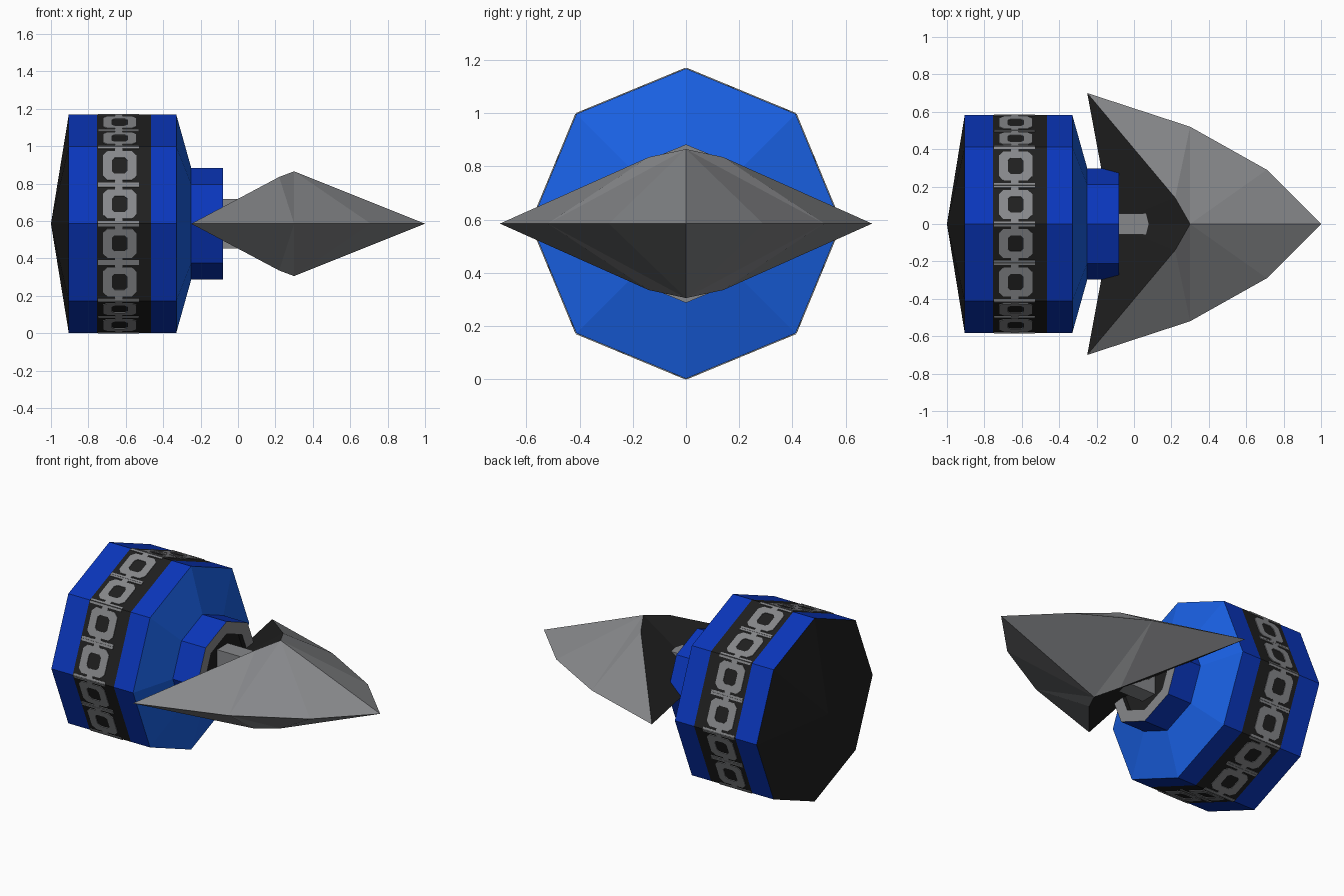
import bpy, bmesh, math
from mathutils import Matrix, Vector

if "Cube" in bpy.data.objects:
    bpy.data.objects.remove(bpy.data.objects["Cube"])

AXIS_Z = 0.585
SIDES = 8

def material(name, rgb):
    m = bpy.data.materials.new(name)
    m.diffuse_color = (*rgb, 1)
    m.use_nodes = True
    m.node_tree.nodes["Principled BSDF"].inputs["Base Color"].default_value = m.diffuse_color
    return m

BLUE = material("deep blue", (0.003, 0.037, 0.5))
LIGHT_BLUE = material("mid blue", (0.01, 0.12, 0.78))
BLACK = material("black", (0.014, 0.014, 0.014))
GREY = material("steel grey", (0.24, 0.245, 0.255))

def finish(name, bm, mats):
    bmesh.ops.recalc_face_normals(bm, faces=bm.faces)
    me = bpy.data.meshes.new(name)
    bm.to_mesh(me)
    bm.free()
    for m in mats:
        me.materials.append(m)
    ob = bpy.data.objects.new(name, me)
    bpy.context.collection.objects.link(ob)
    return ob

def lathe(name, profile, mats):
    """Octagonal turning around x: profile rows are (x, radius, material of the next strip)."""
    bm = bmesh.new()
    rings = []
    for x, r, _ in profile:
        if r == 0:
            rings.append([bm.verts.new((x, 0, AXIS_Z))] * SIDES)
        else:
            rings.append([bm.verts.new((x, r * math.cos(a), AXIS_Z + r * math.sin(a)))
                          for a in (2 * math.pi * i / SIDES for i in range(SIDES))])
    for k in range(len(rings) - 1):
        for i in range(SIDES):
            j = (i + 1) % SIDES
            quad = [rings[k][i], rings[k][j], rings[k + 1][j], rings[k + 1][i]]
            f = bm.faces.new(list(dict.fromkeys(quad)))
            f.material_index = profile[k][2]
    return finish(name, bm, mats)

# Pommel body with black back cone, centre band, hollow neck
R = 0.583
lathe("octagonal_body", [
    (-1.0, 0, 2), (-0.905, R, 0), (-0.755, R, 2), (-0.465, R, 0), (-0.33, R, 1),
    (-0.25, 0.298, 0), (-0.08, 0.298, 3), (-0.08, 0.22, 2), (-0.11, 0.22, 2), (-0.11, 0, 2),
], [BLUE, LIGHT_BLUE, BLACK, GREY])

def ring_prism(bm, outer, inner, place, depth):
    """Closed flat ring between two matching outlines; place maps (u, v, w) to space."""
    n = len(outer)
    loops = [[bm.verts.new(place(u, v, w)) for u, v in pts]
             for pts, w in ((outer, 0), (inner, 0), (inner, depth), (outer, depth))]
    for k in range(4):
        a, b = loops[k], loops[(k + 1) % 4]
        for i in range(n):
            j = (i + 1) % n
            bm.faces.new((a[i], a[j], b[j], b[i]))

def bevel_rect(u, v, c):
    return [(u, v - c), (u - c, v), (c - u, v), (-u, v - c),
            (-u, c - v), (c - u, -v), (u - c, -v), (u, c - v)]

# Painted chain on the band: thin plates, two links per octagon side
bm = bmesh.new()
apothem = R * math.cos(math.pi / SIDES)
half = R * math.sin(math.pi / SIDES)
for s in range(SIDES):
    a = 2 * math.pi * (s + 0.5) / SIDES
    out = Vector((0, math.cos(a), math.sin(a)))
    tan = Vector((0, -math.sin(a), math.cos(a)))

    def on_side(x, t):
        def place(u, v, w):
            return Vector((x + u, 0, AXIS_Z)) + tan * (t + v) + out * (apothem - 0.002 + w)
        return place

    def plate(x, t, w, h):
        p = on_side(x, t)
        m = Matrix((Vector((w, 0, 0)), tan * h, out * 0.006)).transposed().to_4x4()
        m.translation = p(0, 0, 0.003)
        bmesh.ops.create_cube(bm, size=1, matrix=m)

    for t in (-half / 2, half / 2):
        ring_prism(bm, bevel_rect(0.09, 0.084, 0.025), bevel_rect(0.042, 0.046, 0.015),
                   on_side(-0.633, t), 0.006)
        # Connecting links seen edge-on
        for d in (-1, 1):
            plate(-0.638, t + d * 0.091, 0.04, 0.014)
            plate(-0.638, t + d * 0.1045, 0.22, 0.013)
finish("band_chain_pattern", bm, [GREY])

# Chain link joining the neck and the blade
bm = bmesh.new()
ring_prism(bm, bevel_rect(0.15, 0.132, 0.04), bevel_rect(0.05, 0.055, 0.02),
           lambda u, v, w: (-0.03 + u, w - 0.055, AXIS_Z + v), 0.11)
finish("chain_link", bm, [GREY])

# Spear blade: one quarter, mirrored across y and about the axis height
bm = bmesh.new()
top, tip, wing = (0.3, 0, 0.28), (1, 0, 0), (-0.25, 0.7, 0)
edge_a, edge_b = (0.71, 0.29, 0), (0.3, 0.52, 0)
shoulder, rear = (0.22, 0.14, 0.25), (-0.12, 0, 0)
tris = [(top, tip, edge_a, 0), (top, edge_a, edge_b, 0), (top, edge_b, shoulder, 0),
        (edge_b, wing, shoulder, 0), (top, shoulder, rear, 1), (shoulder, wing, rear, 1)]
for sy in (1, -1):
    for sz in (1, -1):
        for *pts, mat in tris:
            f = bm.faces.new([bm.verts.new((x, y * sy, AXIS_Z + z * sz)) for x, y, z in pts])
            f.material_index = mat
bmesh.ops.remove_doubles(bm, verts=bm.verts, dist=0.0005)
finish("spear_blade", bm, [GREY, BLACK])
